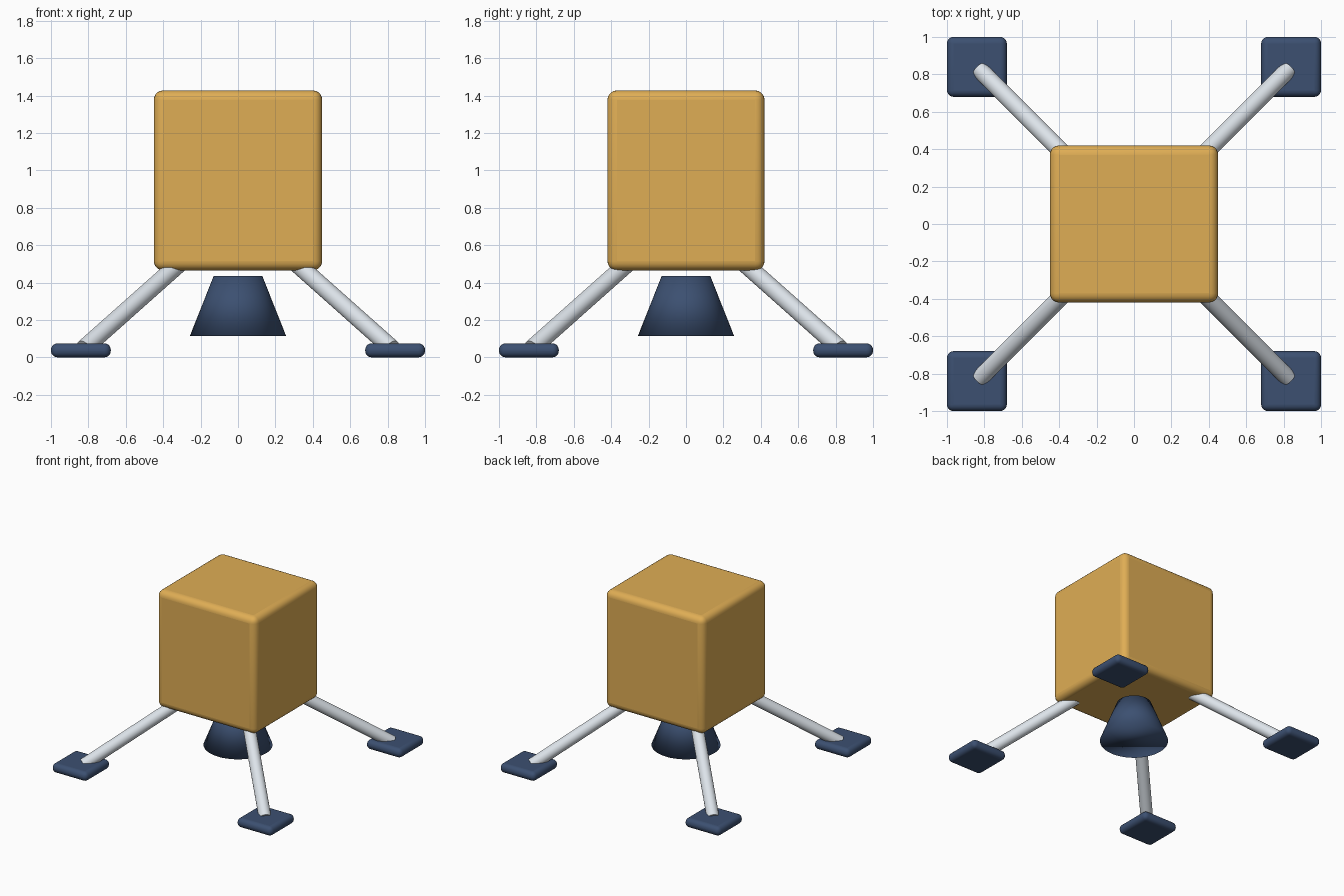
import bpy
from mathutils import Vector
from math import radians

if "Cube" in bpy.data.objects:
    bpy.data.objects.remove(bpy.data.objects["Cube"])


def material(name, rgb):
    mat = bpy.data.materials.new(name)
    mat.diffuse_color = (*rgb, 1)
    mat.use_nodes = True
    mat.node_tree.nodes["Principled BSDF"].inputs["Base Color"].default_value = mat.diffuse_color
    return mat


gold = material("gold foil", (0.74, 0.42, 0.09))
navy = material("dark blue", (0.045, 0.08, 0.165))
silver = material("pale metal", (0.72, 0.77, 0.82))


def rounded_box(name, center, size, radius, mat):
    bpy.ops.mesh.primitive_cube_add(size=1, location=center)
    ob = bpy.context.object
    ob.name = name
    ob.scale = size
    bpy.ops.object.transform_apply(location=False, rotation=False, scale=True)
    bevel = ob.modifiers.new("rounded edges", 'BEVEL')
    bevel.width = radius
    bevel.segments = 5
    ob.data.materials.append(mat)
    bpy.ops.object.shade_smooth_by_angle(angle=radians(35))
    return ob


def strut(name, start, end, radius, mat):
    a, b = Vector(start), Vector(end)
    d = b - a
    bpy.ops.mesh.primitive_cylinder_add(vertices=32, radius=radius, depth=d.length,
                                        location=(a + b) / 2)
    ob = bpy.context.object
    ob.name = name
    ob.rotation_euler = d.to_track_quat('Z', 'Y').to_euler()
    ob.data.materials.append(mat)
    bpy.ops.object.shade_smooth_by_angle(angle=radians(35))
    return ob


# Main body
rounded_box("body", (0, 0, 0.946), (0.90, 0.84, 0.962), 0.05, gold)

# Engine bell hanging just below the body, softly shaded all over
bpy.ops.mesh.primitive_cone_add(vertices=48, radius1=0.257, radius2=0.13, depth=0.32,
                                location=(0, 0, 0.275))
bell = bpy.context.object
bell.name = "engine_bell"
bell.data.materials.append(navy)
bpy.ops.object.shade_smooth()

# Four splayed legs with foot pads
for side, sx in (("left", -1), ("right", 1)):
    for end, sy in (("front", -1), ("back", 1)):
        strut(f"{end}_{side}_leg", (0.30 * sx, 0.30 * sy, 0.513),
              (0.823 * sx, 0.823 * sy, 0.048), 0.047, silver)
        rounded_box(f"{end}_{side}_foot", (0.84 * sx, 0.84 * sy, 0.0375),
                    (0.32, 0.32, 0.075), 0.035, navy)
